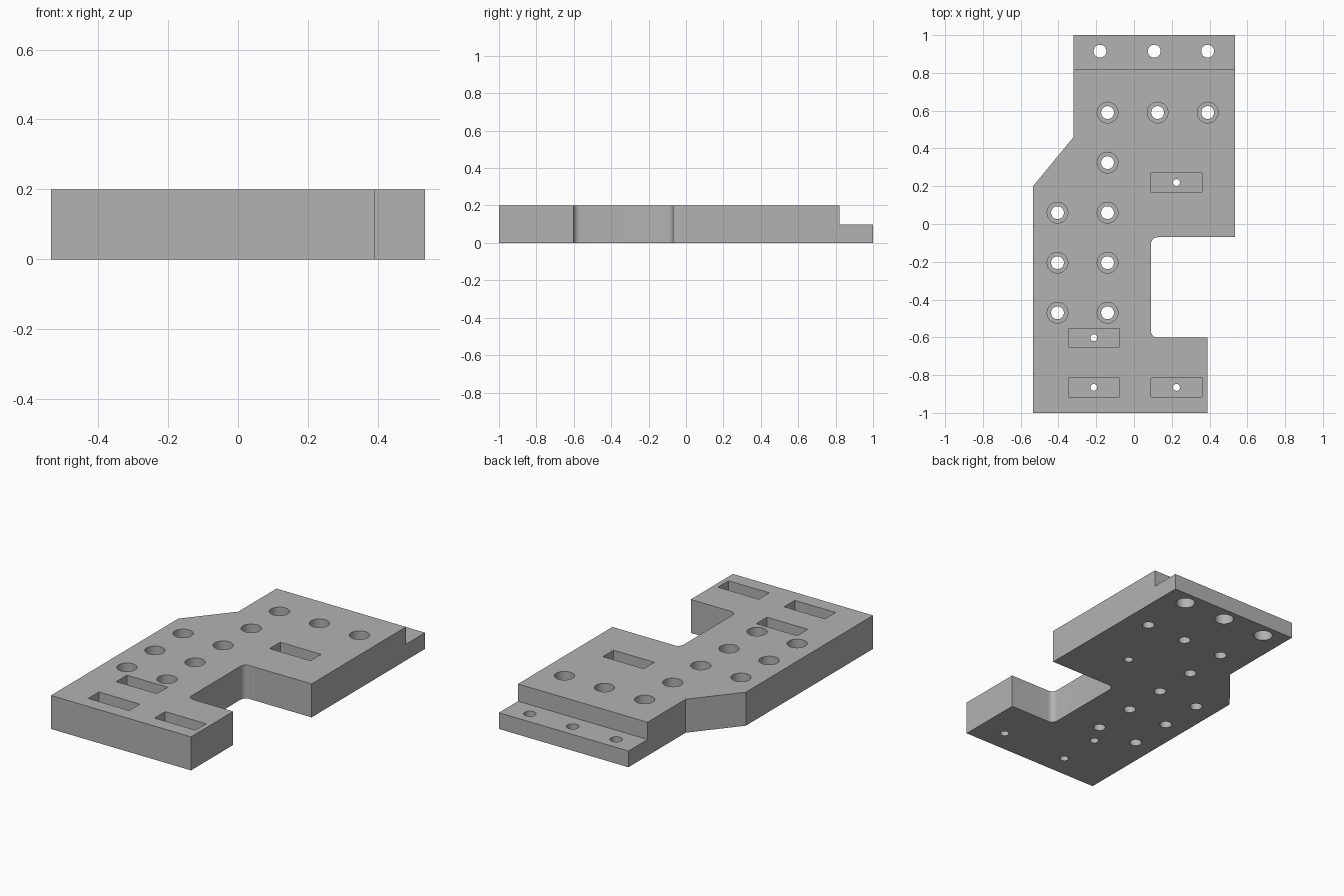
import bpy, bmesh, math
from mathutils import Matrix, Vector

if "Cube" in bpy.data.objects:
    bpy.data.objects.remove(bpy.data.objects["Cube"], do_unlink=True)

HEIGHT, STEP = 0.2, 0.097

# Plain grey material
grey = bpy.data.materials.new("plain_grey")
grey.use_nodes = True
colour = (0.45, 0.45, 0.45, 1)
grey.diffuse_color = colour
grey.node_tree.nodes["Principled BSDF"].inputs["Base Color"].default_value = colour


def finish(name, bm):
    bmesh.ops.recalc_face_normals(bm, faces=bm.faces)
    mesh = bpy.data.meshes.new(name)
    bm.to_mesh(mesh)
    bm.free()
    mesh.materials.append(grey)
    obj = bpy.data.objects.new(name, mesh)
    bpy.context.collection.objects.link(obj)
    return obj


def add_cylinder(bm, x, y, radius, z0, z1):
    bmesh.ops.create_cone(bm, cap_ends=True, segments=32, radius1=radius, radius2=radius,
                          depth=z1 - z0, matrix=Matrix.Translation((x, y, (z0 + z1) / 2)))


def add_box(bm, x, y, sx, sy, z0, z1):
    bmesh.ops.create_cube(bm, size=1, matrix=Matrix.Translation((x, y, (z0 + z1) / 2))
                          @ Matrix.Diagonal((sx, sy, z1 - z0, 1)))


def fillet(cx, cy, r, start, end, steps=8):
    angles = [math.radians(start + (end - start) * i / steps) for i in range(steps + 1)]
    return [(cx + r * math.cos(a), cy + r * math.sin(a)) for a in angles]


# Plate outline with two rounded inner notch corners
R = 0.035
outline = [(-0.535, -1), (0.39, -1), (0.39, -0.602)]
outline += fillet(0.09 + R, -0.602 + R, R, 270, 180)
outline += fillet(0.09 + R, -0.07 - R, R, 180, 90)
outline += [(0.535, -0.07), (0.535, 1), (-0.32, 1), (-0.32, 0.46), (-0.535, 0.2)]
bm = bmesh.new()
base = bm.faces.new([bm.verts.new((x, y, 0)) for x, y in outline])
top = bmesh.ops.extrude_face_region(bm, geom=[base])["geom"]
bmesh.ops.translate(bm, vec=Vector((0, 0, HEIGHT)),
                    verts=[v for v in top if isinstance(v, bmesh.types.BMVert)])
plate = finish("mounting_plate", bm)

# Hole and pocket positions
bolts = [(x, 0.59) for x in (-0.14, 0.125, 0.39)] + [(-0.14, 0.325)]
bolts += [(x, y) for x in (-0.405, -0.14) for y in (0.06, -0.205, -0.47)]
lip_bolts = [(x, 0.915) for x in (-0.18, 0.107, 0.39)]
pockets = [(0.225, 0.22), (-0.213, -0.602), (-0.213, -0.865), (0.225, -0.865)]

# Wide cuts: rear step, pockets and counterbores
wide = bmesh.new()
add_box(wide, 0, 1.02, 2, 0.4, STEP, 0.4)
for x, y in pockets:
    add_box(wide, x, y, 0.27, 0.1, 0.1, 0.3)
    add_cylinder(wide, x, y, 0.025, -0.1, 0.05)
for x, y in bolts:
    add_cylinder(wide, x, y, 0.055, 0.09, 0.3)
for x, y in lip_bolts:
    add_cylinder(wide, x, y, 0.053, -0.1, 0.06)

# Narrow cuts: through holes
narrow = bmesh.new()
for x, y in bolts + lip_bolts:
    add_cylinder(narrow, x, y, 0.034, -0.1, 0.4)
for x, y in pockets:
    add_cylinder(narrow, x, y, 0.018, -0.1, 0.4)

# Apply the cuts
bpy.context.view_layer.objects.active = plate
for name, cutter_bm in (("wide_cutter", wide), ("narrow_cutter", narrow)):
    cutter = finish(name, cutter_bm)
    cutter.hide_render = True
    mod = plate.modifiers.new(name, 'BOOLEAN')
    mod.operation = 'DIFFERENCE'
    mod.solver = 'EXACT'
    mod.object = cutter
    bpy.ops.object.modifier_apply(modifier=mod.name)
    bpy.data.objects.remove(cutter, do_unlink=True)

# Smooth the bores and fillets, keep edges crisp
plate.select_set(True)
bpy.ops.object.shade_smooth_by_angle(angle=math.radians(30))
